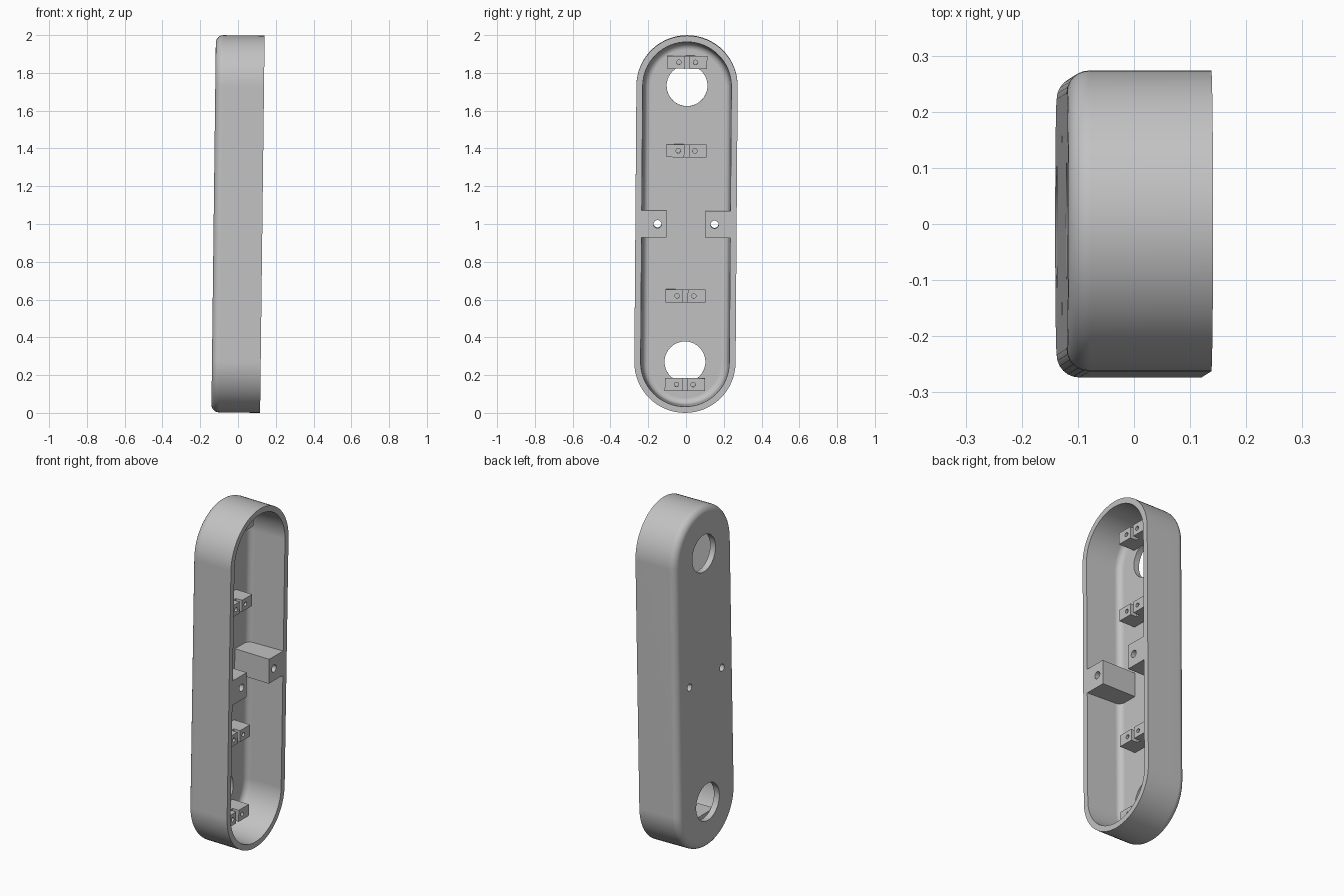
import bpy, bmesh, math
from mathutils import Matrix, Vector

cube = bpy.data.objects.get("Cube")
if cube:
    bpy.data.objects.remove(cube)

grey = bpy.data.materials.new("plain_grey")
grey.use_nodes = True
grey.diffuse_color = (0.54, 0.54, 0.54, 1)
grey.node_tree.nodes["Principled BSDF"].inputs["Base Color"].default_value = (0.54, 0.54, 0.54, 1)

HALF_DEPTH, HALF_LENGTH, RADIUS = 0.129, 0.9985, 0.268
FLOOR = -HALF_DEPTH + 0.035
STRAIGHT = HALF_LENGTH - RADIUS
LEAN = Matrix.Translation((0, 0, 1)) @ Matrix.Rotation(0.012, 4, 'Y') @ Matrix.Rotation(-0.0075, 4, 'X')


def make(name, bm):
    bmesh.ops.recalc_face_normals(bm, faces=bm.faces)
    mesh = bpy.data.meshes.new(name)
    bm.to_mesh(mesh)
    bm.free()
    mesh.materials.append(grey)
    obj = bpy.data.objects.new(name, mesh)
    bpy.context.collection.objects.link(obj)
    obj.matrix_world = LEAN
    return obj


def add_box(bm, low, high):
    low, high = Vector(low), Vector(high)
    size = Matrix.Diagonal((*(high - low), 1))
    bmesh.ops.create_cube(bm, size=1, matrix=Matrix.Translation((low + high) / 2) @ size)


def add_rod(bm, y, z, radius, x0, x1, sides):
    place = Matrix.Translation(((x0 + x1) / 2, y, z)) @ Matrix.Rotation(math.pi / 2, 4, 'Y')
    bmesh.ops.create_cone(bm, cap_ends=True, segments=sides, radius1=radius,
                          radius2=radius, depth=x1 - x0, matrix=place)


def activate(obj):
    bpy.ops.object.select_all(action='DESELECT')
    obj.select_set(True)
    bpy.context.view_layer.objects.active = obj


def combine(obj, tool, operation):
    activate(obj)
    mod = obj.modifiers.new("combine", 'BOOLEAN')
    mod.object, mod.operation, mod.solver = tool, operation, 'EXACT'
    bpy.ops.object.modifier_apply(modifier=mod.name)
    bpy.data.objects.remove(tool)


def stadium(bm, x, r, steps=32):
    ring = []
    for side in (1, -1):
        for i in range(steps + 1):
            a = math.pi * i / steps
            ring.append(bm.verts.new((x, side * r * math.cos(a), side * (STRAIGHT + r * math.sin(a)))))
    return ring


def fillet(x, r, size, steps=6):
    # quarter round from the flat face out to the wall
    return [(x + size * (1 - math.cos(a)), r - size + size * math.sin(a))
            for a in (math.pi / 2 * i / steps for i in range(steps + 1))]


# Capsule tray: outer skin, rim, slightly drafted inner wall, floor
profile = fillet(-HALF_DEPTH, RADIUS, 0.04) + [(HALF_DEPTH, RADIUS), (HALF_DEPTH, 0.235)]
profile += reversed(fillet(FLOOR, 0.226, 0.035))
bm = bmesh.new()
rings = [stadium(bm, x, r) for x, r in profile]
for a, b in zip(rings, rings[1:]):
    for i in range(len(a)):
        j = (i + 1) % len(a)
        bm.faces.new((a[i], a[j], b[j], b[i]))
bm.faces.new(rings[0])
bm.faces.new(rings[-1])
shell = make("tray_shell", bm)

# Side pillars, flush with the rim
for side in (1, -1):
    bm = bmesh.new()
    ys = sorted((side * 0.104, side * 0.25))
    add_box(bm, (FLOOR - 0.01, ys[0], -0.072), (HALF_DEPTH, ys[1], 0.072))
    combine(shell, make("pillar", bm), 'UNION')

# Large end openings and the bolt holes through the pillars
bm = bmesh.new()
for side in (1, -1):
    add_rod(bm, 0, side * 0.731, 0.108, -0.3, 0.05, 64)
    add_rod(bm, side * 0.151, 0, 0.021, -0.3, 0.3, 24)
combine(shell, make("hole_cutter", bm), 'DIFFERENCE')

activate(shell)
bpy.ops.object.shade_smooth_by_angle(angle=math.radians(30))
normals = shell.modifiers.new("even_shading", 'WEIGHTED_NORMAL')
normals.keep_sharp = True

# Grooved mounting blocks with blind screw holes
TOP = FLOOR + 0.105
for name, z in (("top", 0.856), ("upper", 0.387), ("lower", -0.381), ("bottom", -0.85)):
    bm = bmesh.new()
    add_box(bm, (FLOOR - 0.001, -0.106, z - 0.034), (TOP, 0.106, z + 0.034))
    block = make(name + "_mounting_block", bm)
    bm = bmesh.new()
    add_box(bm, (TOP - 0.04, -0.012, z - 0.1), (TOP + 0.1, 0.012, z + 0.1))
    for y in (-0.044, 0.044):
        add_rod(bm, y, z, 0.012, TOP - 0.06, TOP + 0.1, 20)
    combine(block, make("block_cutter", bm), 'DIFFERENCE')
    activate(block)
    bpy.ops.object.shade_smooth_by_angle(angle=math.radians(30))
